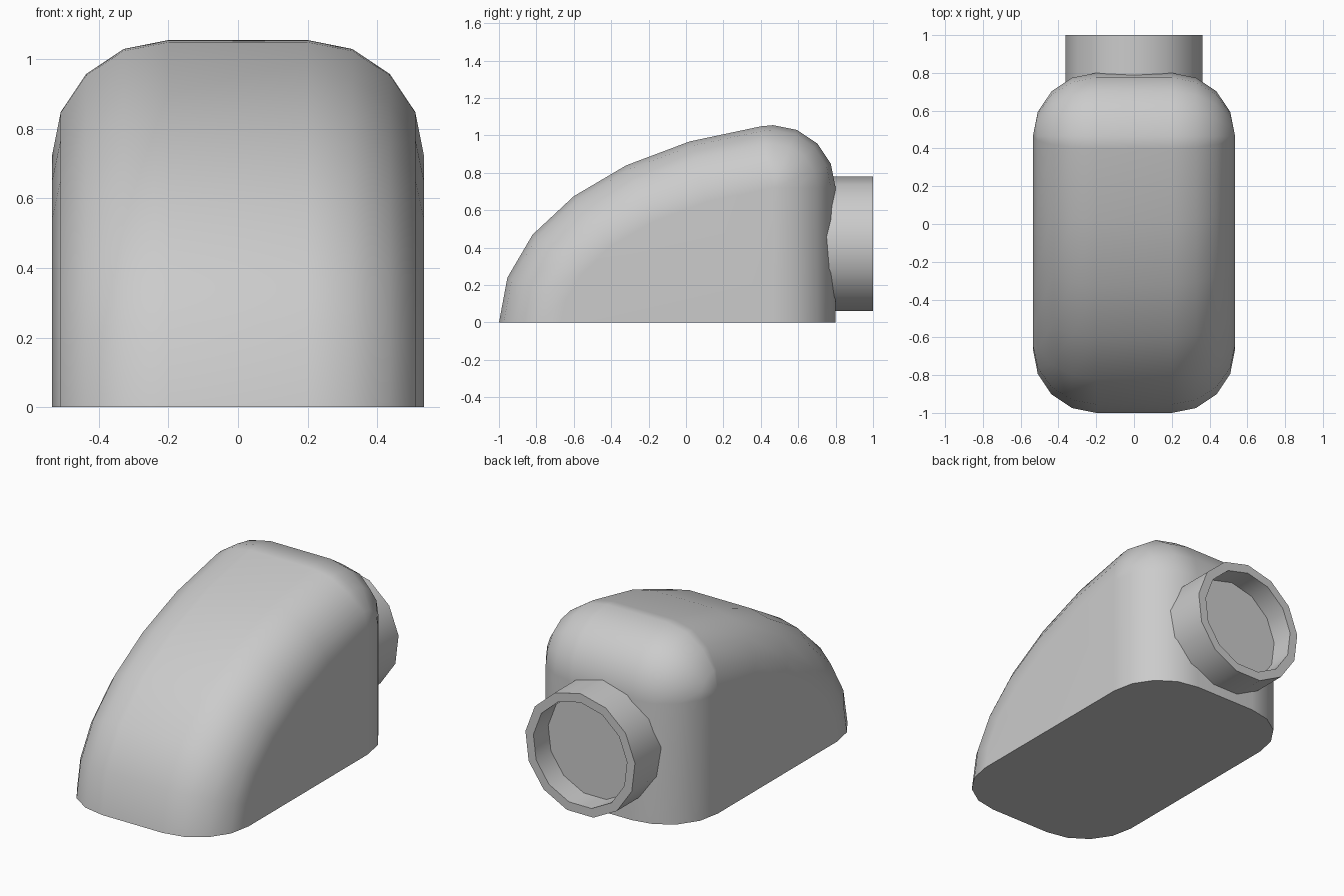
import bpy, bmesh, math
from mathutils import Vector

if "Cube" in bpy.data.objects:
    bpy.data.objects.remove(bpy.data.objects["Cube"])

R = 0.335  # edge rounding radius


def finish(name, bm):
    bmesh.ops.remove_doubles(bm, verts=bm.verts, dist=0.002)
    bmesh.ops.recalc_face_normals(bm, faces=bm.faces)
    me = bpy.data.meshes.new(name)
    bm.to_mesh(me)
    bm.free()
    ob = bpy.data.objects.new(name, me)
    bpy.context.collection.objects.link(ob)
    bpy.ops.object.select_all(action='DESELECT')
    ob.select_set(True)
    bpy.context.view_layer.objects.active = ob
    bpy.ops.object.shade_smooth_by_angle(angle=math.radians(32))
    mod = ob.modifiers.new("weighted", 'WEIGHTED_NORMAL')
    mod.keep_sharp = True
    return ob


def loft(bm, rings, closed):
    rows = [[bm.verts.new(p) for p in ring] for ring in rings]
    n = len(rows[0])
    for a, b in zip(rows, rows[1:]):
        for i in range(n if closed else n - 1):
            j = (i + 1) % n
            bm.faces.new((a[i], a[j], b[j], b[i]))
    bm.faces.new(rows[0])
    bm.faces.new(rows[-1])
    return rows


# Body side profile (y, z): sloping front curve, then rounded rear corner
front = [Vector(p) for p in [(-1, 0), (-0.955, 0.24), (-0.82, 0.47), (-0.6, 0.675),
                             (-0.32, 0.84), (0.02, 0.968)]]
corner = Vector((0.465, 0.72))
arc_n = [Vector((math.cos(math.radians(a)), math.sin(math.radians(a))))
         for a in (101, 90, 67.5, 45, 22.5, 0)]
arc = [corner + n * R for n in arc_n]
path = front + arc[:1]
normals = [Vector((-1, 0))]
for i in range(1, len(front)):
    t = (path[i] - path[i - 1]).normalized() + (path[i + 1] - path[i]).normalized()
    normals.append(Vector((-t.y, t.x)).normalized())
profile = front + arc + [Vector((0.8, 0))]
normals += arc_n + [Vector((1, 0))]

# Body: inset copies of the profile give the rounded edges
steps = [math.radians(22.5 * k) for k in range(5)]
half = [(0.2 + R * math.sin(t), R * (1 - math.cos(t))) for t in steps]
sections = [(-x, d) for x, d in reversed(half)] + half
bm = bmesh.new()
rows = loft(bm, [[(x, *(p - n * d)) for p, n in zip(profile, normals)]
                 for x, d in sections], False)
bm.faces.new([r[0] for r in rows] + [r[-1] for r in reversed(rows)])
finish("body", bm)

# Round neck with a shallow recess on the back
SIDES, CZ = 13, 0.415


def ring(r, y):
    return [(r * math.sin(2 * math.pi * k / SIDES), y,
             CZ + r * math.cos(2 * math.pi * k / SIDES)) for k in range(SIDES)]


bm = bmesh.new()
loft(bm, [ring(0.365, 0.72), ring(0.365, 1.0), ring(0.312, 1.0), ring(0.312, 0.86)], True)
finish("neck", bm)
